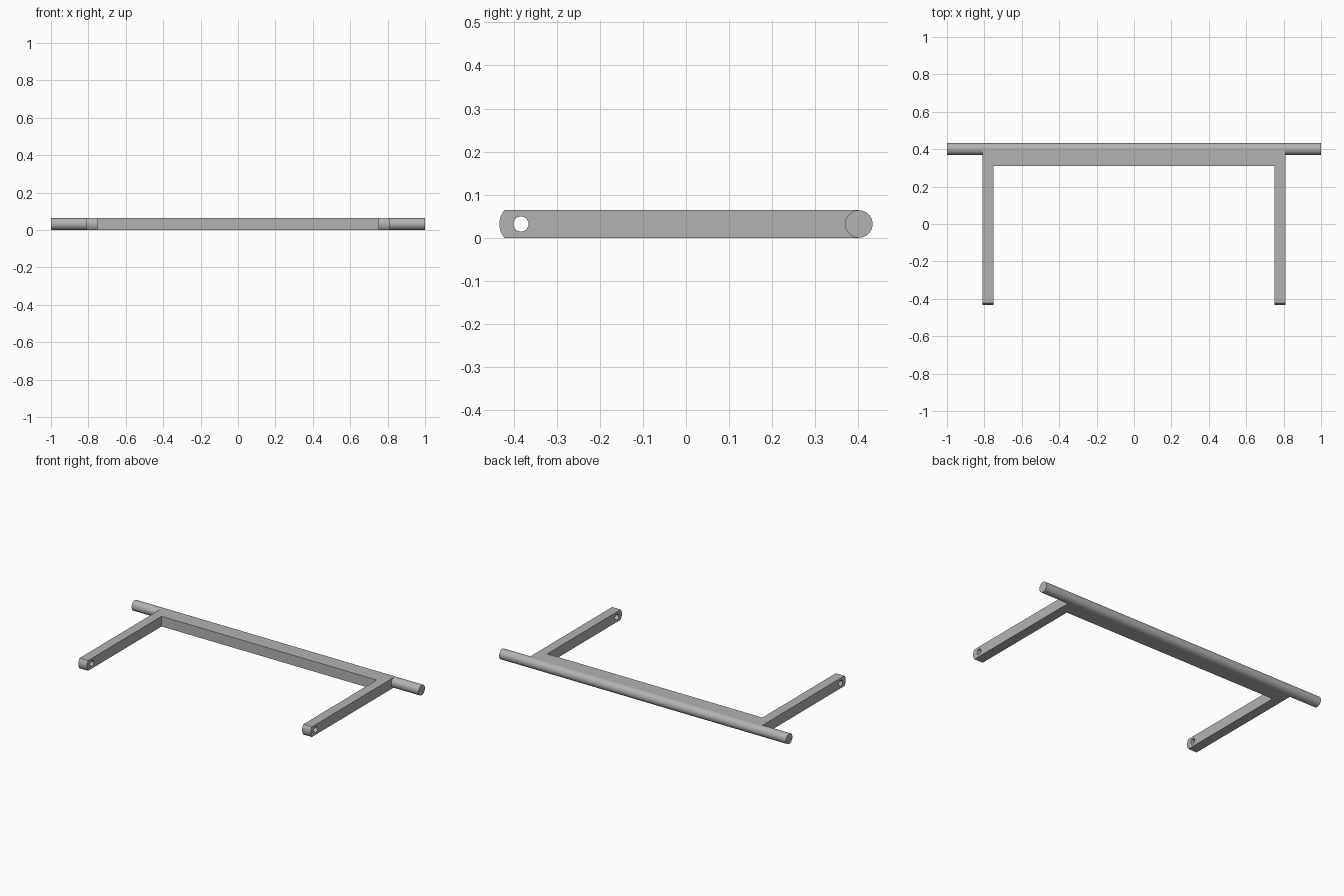
import bpy, bmesh, math
from mathutils import Matrix, Vector

cube = bpy.data.objects.get("Cube")
if cube:
    bpy.data.objects.remove(cube, do_unlink=True)

R = 0.032                 # rod radius, half the frame height
BACK_Y = 0.401            # rod axis
PIN_Y, PIN_R = -0.383, 0.0175
END_R = 0.05              # rounded arm ends, concentric with the pin holes
ARM_OUT, ARM_IN, BAR_Y = 0.81, 0.75, 0.31

steel = bpy.data.materials.new("grey_steel")
steel.use_nodes = True
colour = (0.45, 0.45, 0.45, 1)
steel.diffuse_color = colour
steel.node_tree.nodes["Principled BSDF"].inputs["Base Color"].default_value = colour


def make_object(name, bm):
    bmesh.ops.recalc_face_normals(bm, faces=bm.faces)
    mesh = bpy.data.meshes.new(name)
    bm.to_mesh(mesh)
    bm.free()
    mesh.materials.append(steel)
    obj = bpy.data.objects.new(name, mesh)
    bpy.context.collection.objects.link(obj)
    return obj


def prism(name, points, direction):
    bm = bmesh.new()
    face = bm.faces.new([bm.verts.new(p) for p in points])
    ext = bmesh.ops.extrude_face_region(bm, geom=[face])["geom"]
    verts = [v for v in ext if isinstance(v, bmesh.types.BMVert)]
    bmesh.ops.translate(bm, verts=verts, vec=Vector(direction))
    return make_object(name, bm)


def x_cylinder(name, radius, length, y, sides):
    bm = bmesh.new()
    place = Matrix.Translation((0, y, R)) @ Matrix.Rotation(math.pi / 2, 4, "Y")
    bmesh.ops.create_cone(bm, cap_ends=True, segments=sides, radius1=radius,
                          radius2=radius, depth=length, matrix=place)
    return make_object(name, bm)


def cut(obj, cutter, operation):
    cutter.hide_render = True
    mod = obj.modifiers.new(operation.lower(), "BOOLEAN")
    mod.operation, mod.object, mod.solver = operation, cutter, "EXACT"
    bpy.context.view_layer.objects.active = obj
    bpy.ops.object.modifier_apply(modifier=mod.name)
    bpy.data.objects.remove(cutter, do_unlink=True)


# U-shaped frame: crossbar with two arms
front = PIN_Y - END_R - 0.02
half = [(ARM_OUT, BACK_Y), (ARM_OUT, front), (ARM_IN, front), (ARM_IN, BAR_Y)]
outline = half + [(-x, y) for x, y in reversed(half)]
frame = prism("u_frame", [(x, y, 0) for x, y in outline], (0, 0, 2 * R))

# Rounded arm ends
arc = []
for i in range(25):
    a = math.radians(-60 + 5 * i)
    arc.append((-1, PIN_Y - END_R * math.cos(a), R + END_R * math.sin(a)))
side = arc + [(-1, 0.5, arc[-1][2]), (-1, 0.5, arc[0][2])]
cut(frame, prism("end_rounder", side, (2, 0, 0)), "INTERSECT")

# Pin holes through both arms
cut(frame, x_cylinder("pin_hole_cutter", PIN_R, 2, PIN_Y, 48), "DIFFERENCE")

# Round rod along the back
rod = x_cylinder("back_rod", R, 2, BACK_Y, 64)

bpy.ops.object.select_all(action="DESELECT")
for obj in (frame, rod):
    obj.select_set(True)
bpy.context.view_layer.objects.active = frame
bpy.ops.object.shade_smooth_by_angle(angle=math.radians(30))
